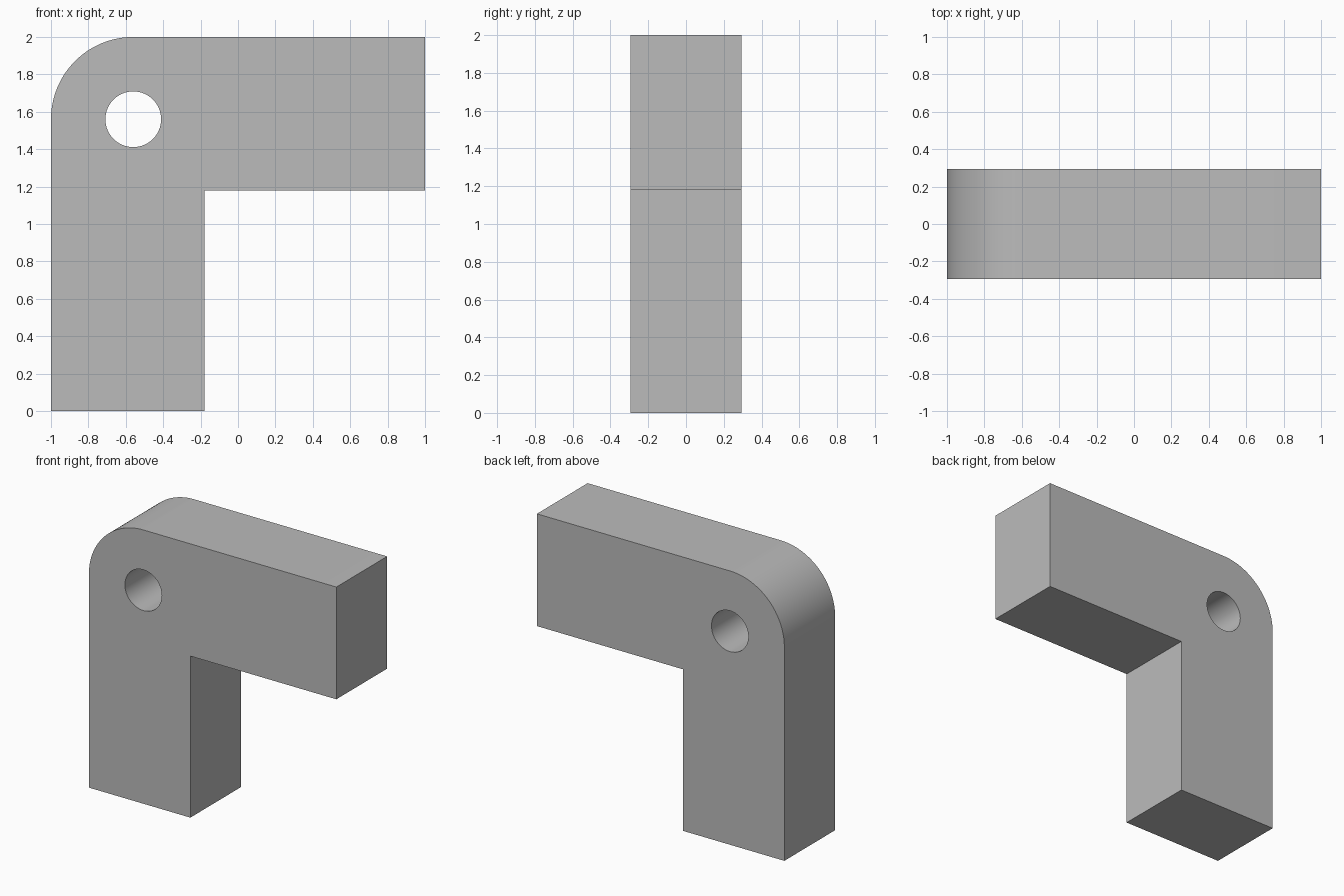
import bpy
import bmesh
from math import cos, sin, pi, radians

HALF_DEPTH = 0.293
INNER_X, INNER_Z = -0.18, 1.18
RADIUS = 0.44
PIVOT_X, PIVOT_Z = -1 + RADIUS, 2 - RADIUS
HOLE_RADIUS = 0.149

default = bpy.data.objects.get("Cube")
if default:
    bpy.data.objects.remove(default, do_unlink=True)

grey = bpy.data.materials.new("plain grey")
grey.use_nodes = True
colour = (0.5, 0.5, 0.5, 1)
grey.diffuse_color = colour
grey.node_tree.nodes["Principled BSDF"].inputs["Base Color"].default_value = colour


def arc(radius, start, end, steps):
    """Points on an arc about the pivot, in the XZ plane."""
    angles = [start + (end - start) * i / steps for i in range(steps + 1)]
    return [(PIVOT_X + radius * cos(a), PIVOT_Z + radius * sin(a)) for a in angles]


def prism(name, profile, half_depth):
    """Extrude an XZ profile symmetrically along Y."""
    bm = bmesh.new()
    face = bm.faces.new([bm.verts.new((x, -half_depth, z)) for x, z in profile])
    ext = bmesh.ops.extrude_face_region(bm, geom=[face])
    moved = [v for v in ext["geom"] if isinstance(v, bmesh.types.BMVert)]
    bmesh.ops.translate(bm, verts=moved, vec=(0, 2 * half_depth, 0))
    bmesh.ops.recalc_face_normals(bm, faces=bm.faces[:])
    mesh = bpy.data.meshes.new(name)
    bm.to_mesh(mesh)
    bm.free()
    mesh.materials.append(grey)
    obj = bpy.data.objects.new(name, mesh)
    bpy.context.collection.objects.link(obj)
    return obj


# L-shaped bracket with a rounded outer corner
outline = [(-1, 0), (INNER_X, 0), (INNER_X, INNER_Z), (1, INNER_Z), (1, 2)]
outline += arc(RADIUS, pi / 2, pi, 32)
bracket = prism("angle_bracket", outline, HALF_DEPTH)

# Round pivot hole through the corner
cutter = prism("hole_cutter", arc(HOLE_RADIUS, 0, 2 * pi, 64)[:-1], HALF_DEPTH * 2)
cutter.hide_render = True
cut = bracket.modifiers.new("pivot_hole", "BOOLEAN")
cut.operation = "DIFFERENCE"
cut.solver = "EXACT"
cut.object = cutter

bpy.ops.object.select_all(action="DESELECT")
bracket.select_set(True)
bpy.context.view_layer.objects.active = bracket
bpy.ops.object.modifier_apply(modifier=cut.name)
bpy.data.objects.remove(cutter, do_unlink=True)
bpy.ops.object.shade_smooth_by_angle(angle=radians(30))
